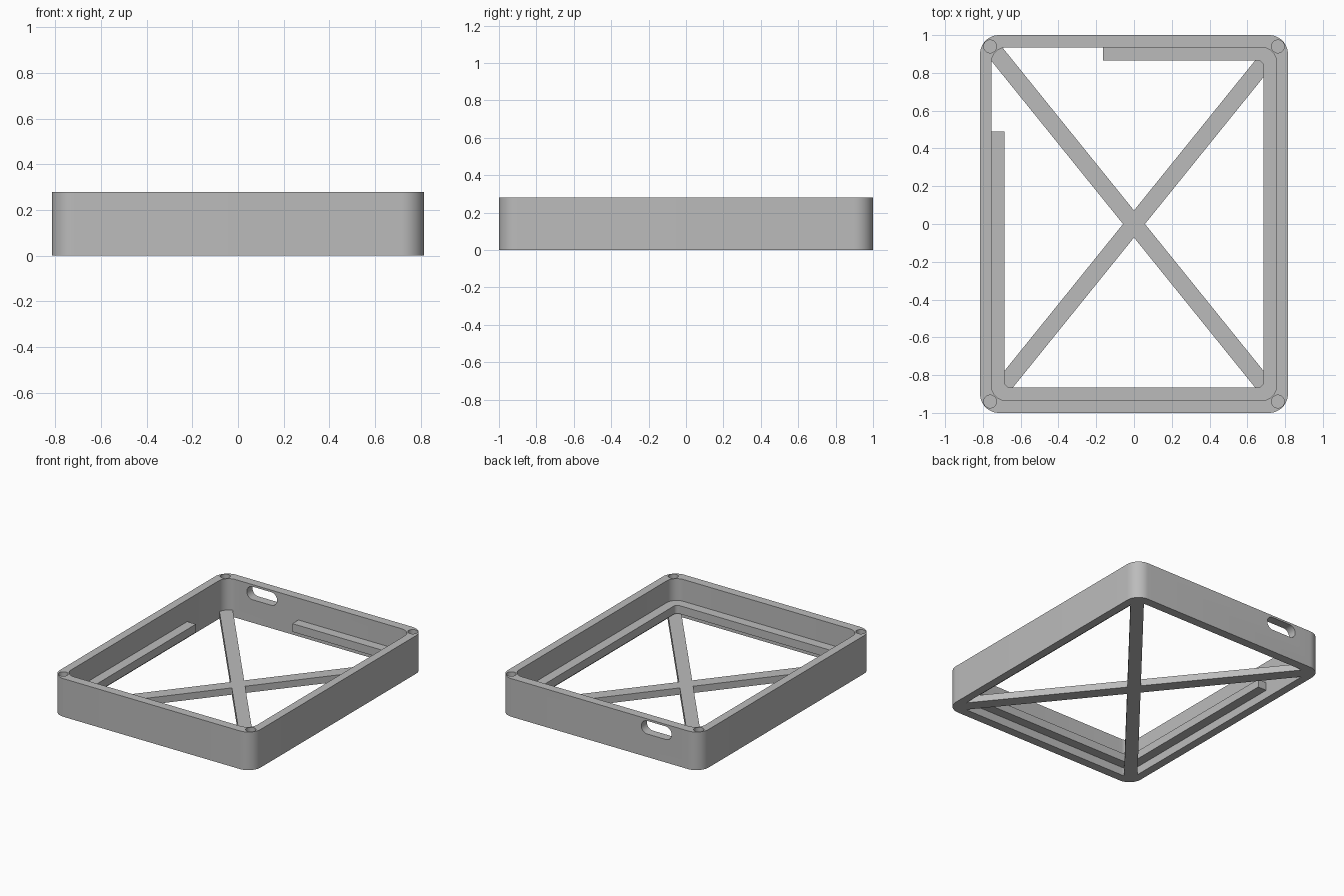
import bpy, bmesh, math
from mathutils import Matrix, Vector

cube = bpy.data.objects.get("Cube")
if cube:
    bpy.data.objects.remove(cube, do_unlink=True)

grey = bpy.data.materials.new("plain grey")
grey.use_nodes = True
COLOUR = (0.5, 0.5, 0.5, 1)
grey.diffuse_color = COLOUR
grey.node_tree.nodes["Principled BSDF"].inputs["Base Color"].default_value = COLOUR

WALL_TOP = 0.28
INNER = (0.755, 0.935, 0.08)      # half width, half depth, corner radius


def rounded_rect(hx, hy, r, steps=12):
    """Counter-clockwise outline of a rounded rectangle."""
    pts = []
    for quarter, (sx, sy) in enumerate([(1, 1), (-1, 1), (-1, -1), (1, -1)]):
        for i in range(steps + 1):
            a = math.pi / 2 * (quarter + i / steps)
            pts.append((sx * (hx - r) + r * math.cos(a), sy * (hy - r) + r * math.sin(a)))
    return pts


def make_object(name, bm, matrix=Matrix()):
    bmesh.ops.remove_doubles(bm, verts=bm.verts, dist=1e-5)
    bmesh.ops.recalc_face_normals(bm, faces=bm.faces)
    bm.transform(matrix)
    mesh = bpy.data.meshes.new(name)
    bm.to_mesh(mesh)
    bm.free()
    mesh.materials.append(grey)
    obj = bpy.data.objects.new(name, mesh)
    bpy.context.collection.objects.link(obj)
    return obj


def prism(name, outline, z0, z1, matrix=Matrix()):
    bm = bmesh.new()
    face = bm.faces.new([bm.verts.new((x, y, z0)) for x, y in outline])
    top = bmesh.ops.extrude_face_region(bm, geom=[face], use_keep_orig=True)["geom"]
    bmesh.ops.translate(bm, verts=[g for g in top if isinstance(g, bmesh.types.BMVert)],
                        vec=(0, 0, z1 - z0))
    return make_object(name, bm, matrix)


def ring(name, outer, inner, z0, z1):
    """Closed band between two outlines with matching point counts."""
    bm = bmesh.new()
    loops = [[bm.verts.new((x, y, z)) for x, y in pts]
             for pts, z in ((outer, z0), (outer, z1), (inner, z1), (inner, z0))]
    n = len(outer)
    for k in range(4):
        a, b = loops[k], loops[(k + 1) % 4]
        for i in range(n):
            j = (i + 1) % n
            bm.faces.new((a[i], a[j], b[j], b[i]))
    return make_object(name, bm)


def boolean(obj, other, operation="DIFFERENCE"):
    mod = obj.modifiers.new(operation.lower(), "BOOLEAN")
    mod.object, mod.operation, mod.solver = other, operation, "EXACT"
    bpy.context.view_layer.objects.active = obj
    bpy.ops.object.modifier_apply(modifier=mod.name)
    bpy.data.objects.remove(other, do_unlink=True)


# Outer wall
wall = ring("wall_frame", rounded_rect(0.815, 1, 0.1), rounded_rect(*INNER), 0, WALL_TOP)

# Blind screw holes in the corners
hole = rounded_rect(0.034, 0.034, 0.034, 8)
for sx in (-1, 1):
    for sy in (-1, 1):
        place = Matrix.Translation((sx * 0.762, sy * 0.94, 0))
        boolean(wall, prism("hole_cutter", hole, 0.14, WALL_TOP + 0.1, place))

# Rounded cable slot through the back wall
place = Matrix.Translation((-0.46, 1, 0.217)) @ Matrix.Rotation(math.pi / 2, 4, "X")
boolean(wall, prism("slot_cutter", rounded_rect(0.123, 0.048, 0.0479, 8), -0.2, 0.2, place))

# Inner support ledge, open around the slot corner
ledge = ring("support_ledge", rounded_rect(0.76, 0.94, 0.08),
             rounded_rect(0.685, 0.865, 0.03), 0.06, 0.12)
gap = [(-1, 0.49), (-0.165, 0.49), (-0.165, 1.2), (-1, 1.2)]
boolean(ledge, prism("gap_cutter", gap, -0.1, 0.4))

# Crossed floor braces, merged into one piece
angle = math.atan2(INNER[1], INNER[0])
bar = [(-1.185, -0.045), (1.185, -0.045), (1.185, 0.045), (-1.185, 0.045)]
braces = prism("cross_brace", bar, 0, 0.05, Matrix.Rotation(angle, 4, "Z"))
boolean(braces, prism("second_brace", bar, 0, 0.05, Matrix.Rotation(-angle, 4, "Z")), "UNION")

# Smooth the rounded corners, keep hard edges crisp
for obj in (wall, ledge, braces):
    bpy.ops.object.select_all(action="DESELECT")
    obj.select_set(True)
    bpy.context.view_layer.objects.active = obj
    bpy.ops.object.shade_smooth_by_angle(angle=math.radians(30))
